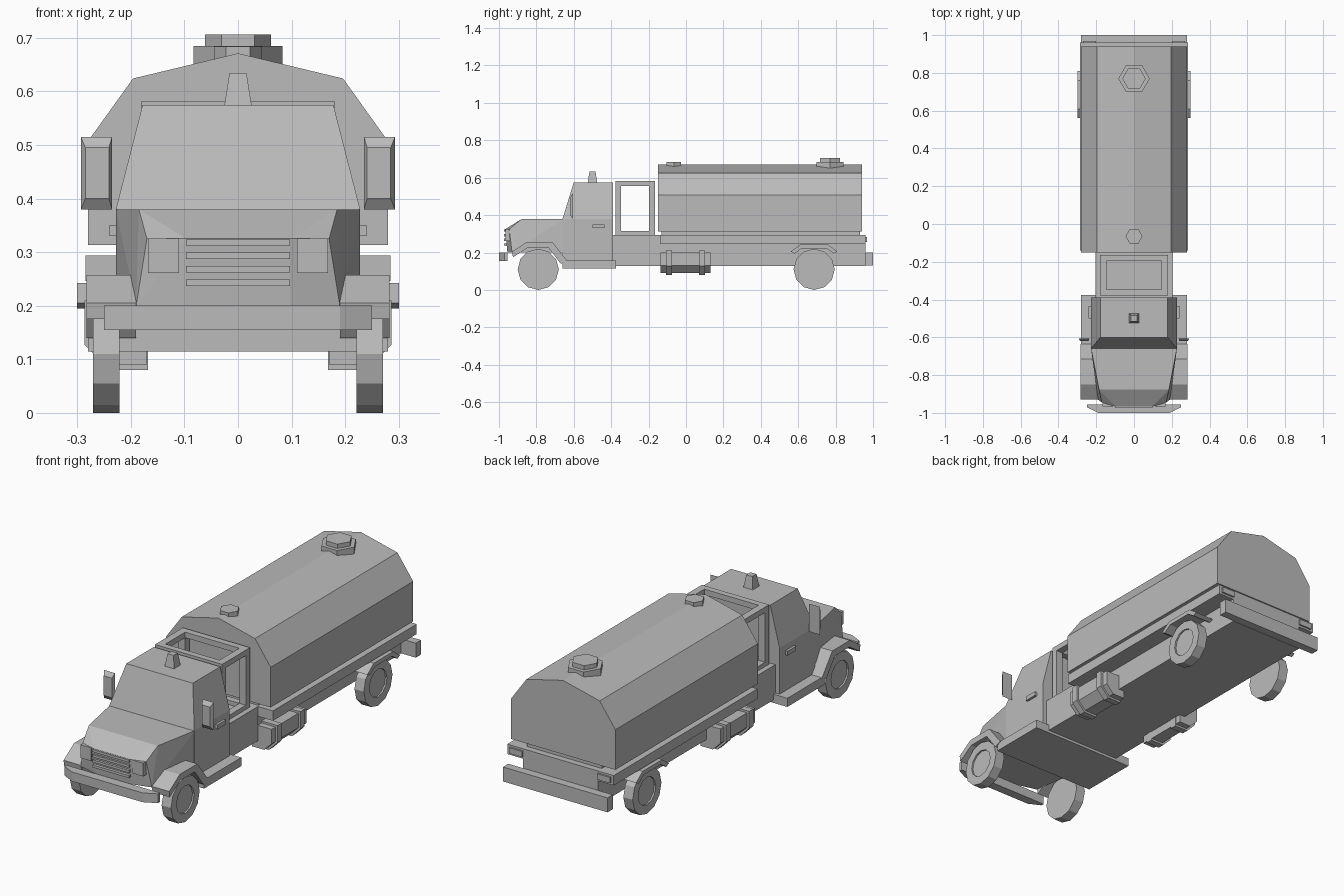
import bpy, bmesh, math
from mathutils import Matrix, Vector

default = bpy.data.objects.get("Cube")
if default:
    bpy.data.objects.remove(default, do_unlink=True)

grey = bpy.data.materials.new("plain_grey")
grey.use_nodes = True
COLOR = (0.5, 0.5, 0.5, 1)
grey.diffuse_color = COLOR
grey.node_tree.nodes["Principled BSDF"].inputs["Base Color"].default_value = COLOR


def finish(name, bm):
    bmesh.ops.recalc_face_normals(bm, faces=bm.faces[:])
    mesh = bpy.data.meshes.new(name)
    bm.to_mesh(mesh)
    bm.free()
    mesh.materials.append(grey)
    obj = bpy.data.objects.new(name, mesh)
    bpy.context.collection.objects.link(obj)
    return obj


def hull(name, points, mirror=False):
    """Convex solid; mirror adds the points reflected across x."""
    bm = bmesh.new()
    for x, y, z in points:
        bm.verts.new((x, y, z))
        if mirror:
            bm.verts.new((-x, y, z))
    bmesh.ops.convex_hull(bm, input=bm.verts[:])
    loose = [v for v in bm.verts if not v.link_faces]
    bmesh.ops.delete(bm, geom=loose, context='VERTS')
    bmesh.ops.dissolve_limit(bm, angle_limit=0.01, verts=bm.verts[:], edges=bm.edges[:])
    return finish(name, bm)


def box(name, x, y, z):
    return hull(name, [(a, b, c) for a in x for b in y for c in z])


def extrude(name, profile, axis, start, end):
    """Extrude a 2D profile: (y, z) along x, or (x, z) along y."""
    bm = bmesh.new()
    place = (lambda p: (start, *p)) if axis == 'x' else (lambda p: (p[0], start, p[1]))
    face = bm.faces.new([bm.verts.new(place(p)) for p in profile])
    moved = bmesh.ops.extrude_face_region(bm, geom=[face])["geom"]
    step = Vector((end - start, 0, 0)) if axis == 'x' else Vector((0, end - start, 0))
    bmesh.ops.translate(bm, vec=step, verts=[g for g in moved if isinstance(g, bmesh.types.BMVert)])
    return finish(name, bm)


def hexagon(name, r, y, z0, z1):
    bm = bmesh.new()
    bmesh.ops.create_cone(bm, cap_ends=True, segments=6, radius1=r, radius2=r, depth=z1 - z0,
                          matrix=Matrix.Translation((0, y, (z0 + z1) / 2)) @ Matrix.Rotation(math.pi / 2, 4, 'Z'))
    # point the corners sideways
    if max(v.co.x for v in bm.verts) < r * 0.95:
        bmesh.ops.rotate(bm, verts=bm.verts[:], cent=(0, y, 0), matrix=Matrix.Rotation(math.pi / 6, 3, 'Z'))
    return finish(name, bm)


def wheel(name, side, y):
    bm = bmesh.new()
    bmesh.ops.create_cone(bm, cap_ends=True, segments=12, radius1=0.11, radius2=0.11, depth=0.05,
                          matrix=Matrix.Translation((side * 0.246, y, 0.11)) @ Matrix.Rotation(math.pi / 2, 4, 'Y'))
    # recessed hub on the outer face
    cap = [f for f in bm.faces if f.normal.x * side > 0.9]
    bmesh.ops.inset_region(bm, faces=cap, thickness=0.043)
    rim = cap[0]
    hub = bmesh.ops.extrude_discrete_faces(bm, faces=[rim])["faces"][0]
    bmesh.ops.translate(bm, vec=(-side * 0.008, 0, 0), verts=hub.verts[:])
    return finish(name, bm)


# Tank body and its hatches
half = [(0.28, 0.313), (0.28, 0.507), (0.196, 0.624)]
extrude("tank", half + [(0, 0.671)] + [(-x, z) for x, z in reversed(half)], 'y', -0.15, 0.94)
hexagon("rear_hatch_base", 0.083, 0.77, 0.64, 0.685)
hexagon("rear_hatch_lid", 0.062, 0.77, 0.68, 0.706)
hexagon("front_hatch", 0.045, -0.065, 0.65, 0.684)

# Chassis, platform and rear bumper
box("chassis", (-0.2, 0.2), (-0.4, 0.96), (0.128, 0.255))
box("chassis_front_block", (-0.205, 0.205), (-0.4, -0.14), (0.128, 0.294))
box("platform", (-0.285, 0.285), (-0.14, 0.96), (0.246, 0.294))
box("tank_support", (-0.2, 0.2), (-0.13, 0.93), (0.29, 0.32))
box("rear_bumper", (-0.28, 0.28), (0.96, 1.0), (0.13, 0.2))

# Cab
hull("cab", [(0.228, -0.39, 0.13), (0.228, -0.66, 0.13), (0.228, -0.39, 0.38),
             (0.228, -0.66, 0.38), (0.178, -0.39, 0.575), (0.178, -0.6, 0.575)], True)
hull("hood", [(0.228, -0.655, 0.38), (0.185, -0.877, 0.38), (0.17, -0.945, 0.325),
              (0.097, -0.967, 0.325), (0.097, -0.955, 0.2), (0.19, -0.93, 0.2),
              (0.228, -0.655, 0.2)], True)
box("cab_step", (-0.28, 0.28), (-0.66, -0.375), (0.115, 0.157))
hull("front_bumper", [(x, y, z) for x, y in ((0.25, -0.955), (0.25, -0.97), (0.19, -1.0))
                      for z in (0.155, 0.2)], True)
hull("beacon", [(s * r, -0.5 + t * r, z) for r, z in ((0.026, 0.57), (0.016, 0.634))
                for s in (-1, 1) for t in (-1, 1)])

# Grille bars
for i in range(4):
    z = 0.318 - i * 0.025
    box(f"grille_bar_{i + 1}", (-0.097, 0.097), (-0.974, -0.95), (z - 0.006, z + 0.006))

# Open cage between cab and tank
for y0, y1 in ((-0.378, -0.348), (-0.197, -0.165)):
    for s in (-1, 1):
        box("cage_post", (s * 0.145, s * 0.18), (y0, y1), (0.28, 0.582))
    for z0, z1 in ((0.28, 0.315), (0.555, 0.582)):
        box("cage_cross_rail", (-0.18, 0.18), (y0, y1), (z0, z1))
for s in (-1, 1):
    for z0, z1 in ((0.28, 0.315), (0.555, 0.582)):
        box("cage_side_rail", (s * 0.145, s * 0.18), (-0.378, -0.165), (z0, z1))

# Parts repeated on both sides
front_arch = [(-0.93, 0.205), (-0.85, 0.257), (-0.715, 0.257), (-0.635, 0.155),
              (-0.67, 0.14), (-0.735, 0.226), (-0.845, 0.226), (-0.925, 0.175)]
rear_arch = [(0.56, 0.205), (0.61, 0.242), (0.76, 0.242), (0.81, 0.205),
             (0.79, 0.195), (0.75, 0.222), (0.62, 0.222), (0.58, 0.195)]
fuel = [(0.17, 0.09), (0.235, 0.09), (0.275, 0.13), (0.275, 0.2), (0.17, 0.2)]
strap = [(0.168, 0.08), (0.24, 0.08), (0.286, 0.127), (0.286, 0.21), (0.168, 0.21)]
for s, side in ((1, "left"), (-1, "right")):
    wheel(f"{side}_front_wheel", s, -0.79)
    wheel(f"{side}_rear_wheel", s, 0.685)
    extrude(f"{side}_front_fender", front_arch, 'x', s * 0.19, s * 0.283)
    extrude(f"{side}_rear_fender", rear_arch, 'x', s * 0.19, s * 0.3)
    extrude(f"{side}_fuel_tank", [(s * x, z) for x, z in fuel], 'y', -0.135, 0.13)
    for y in (-0.09, 0.085):
        extrude(f"{side}_fuel_tank_strap", [(s * x, z) for x, z in strap], 'y', y - 0.016, y + 0.016)
    box(f"{side}_headlight", (s * 0.11, s * 0.168), (-0.966, -0.92), (0.261, 0.325))
    box(f"{side}_door_handle", (s * 0.22, s * 0.24), (-0.5, -0.435), (0.33, 0.351))
    box(f"{side}_tail_light", (s * 0.2, s * 0.27), (0.95, 0.968), (0.256, 0.284))
    hull(f"{side}_mirror", [(s * x, y, z) for y, xs, zs in
                            ((-0.605, (0.235, 0.293), (0.38, 0.515)), (-0.62, (0.241, 0.285), (0.4, 0.495)))
                            for x in xs for z in zs])
